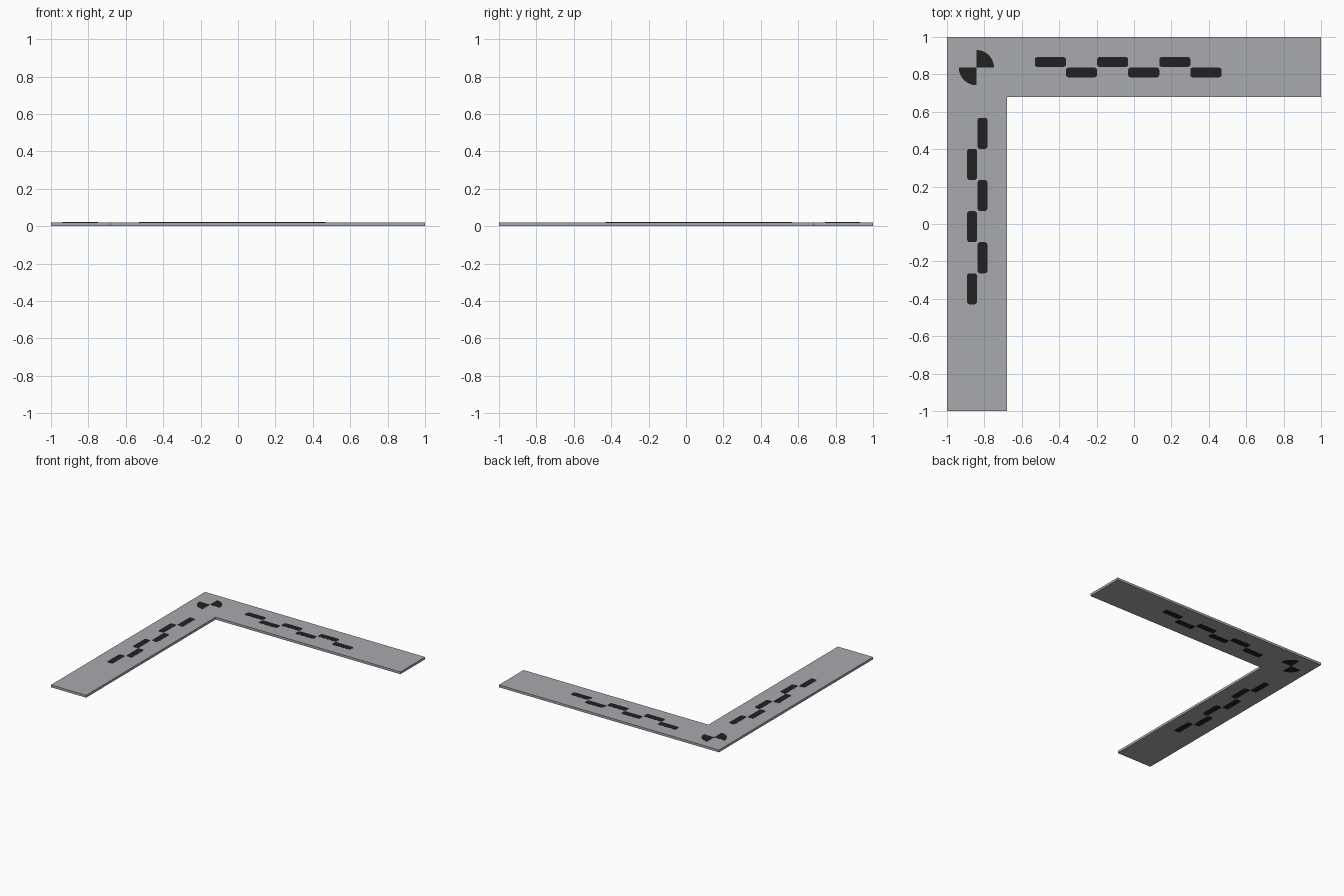
import bpy, bmesh, math

if "Cube" in bpy.data.objects:
    bpy.data.objects.remove(bpy.data.objects["Cube"])

ARM = 0.32        # arm width
TOP = 0.021       # total height
INK = 0.0008      # thickness of the printed marks


def material(name, rgb):
    m = bpy.data.materials.new(name)
    m.diffuse_color = (*rgb, 1)
    m.use_nodes = True
    m.node_tree.nodes["Principled BSDF"].inputs["Base Color"].default_value = m.diffuse_color
    return m


grey = material("plate grey", (0.39, 0.40, 0.42))
black = material("mark black", (0.015, 0.015, 0.015))


def extrude(name, outlines, z0, z1, mat):
    """Solid plates from flat outlines."""
    bm = bmesh.new()
    for pts in outlines:
        face = bm.faces.new([bm.verts.new((x, y, z0)) for x, y in pts])
        out = bmesh.ops.extrude_face_region(bm, geom=[face])
        verts = [g for g in out["geom"] if isinstance(g, bmesh.types.BMVert)]
        bmesh.ops.translate(bm, verts=verts, vec=(0, 0, z1 - z0))
    bmesh.ops.recalc_face_normals(bm, faces=bm.faces)
    mesh = bpy.data.meshes.new(name)
    bm.to_mesh(mesh)
    bm.free()
    mesh.materials.append(mat)
    ob = bpy.data.objects.new(name, mesh)
    bpy.context.collection.objects.link(ob)
    return ob


def bar(cx, cy, hx, hy, r=0.012):
    """Rectangle with slightly rounded corners."""
    pts = []
    for i, (sx, sy) in enumerate([(1, 1), (-1, 1), (-1, -1), (1, -1)]):
        for k in range(4):
            a = math.pi / 2 * (i + k / 3)
            pts.append((cx + sx * (hx - r) + r * math.cos(a),
                        cy + sy * (hy - r) + r * math.sin(a)))
    return pts


def quadrant(cx, cy, r, start, n=12):
    """Quarter disc."""
    return [(cx, cy)] + [(cx + r * math.cos(start + math.pi / 2 * k / n),
                          cy + r * math.sin(start + math.pi / 2 * k / n))
                         for k in range(n + 1)]


# L-shaped plate
outline = [(-1, -1), (ARM - 1, -1), (ARM - 1, 1 - ARM), (1, 1 - ARM), (1, 1), (-1, 1)]
extrude("corner_plate", [outline], INK, TOP - INK, grey)

# Mark layout: staggered bars along both arms, two quarter discs at the corner
PITCH, HL, HW = 0.1663, 0.083, 0.026
long_bars = [bar(-0.53 + PITCH * (i + 0.5), 0.866 if i % 2 == 0 else 0.81, HL, HW)
             for i in range(6)]
side_bars = [bar(-0.81 if i % 2 == 0 else -0.866, 0.568 - PITCH * (i + 0.5), HW, HL)
             for i in range(6)]
target = [quadrant(-0.842, 0.837, 0.093, 0), quadrant(-0.842, 0.837, 0.095, math.pi)]


def flip(outlines):
    """Underside print: the same layout turned over about the corner diagonal."""
    return [[(-y, -x) for x, y in pts] for pts in outlines]


for name, shapes in (("back_arm_bars", long_bars), ("left_arm_bars", side_bars),
                     ("corner_target", target)):
    extrude(name + "_top", shapes, TOP - 2 * INK, TOP, black)
    extrude(name + "_underside", flip(shapes), 0, 2 * INK, black)
